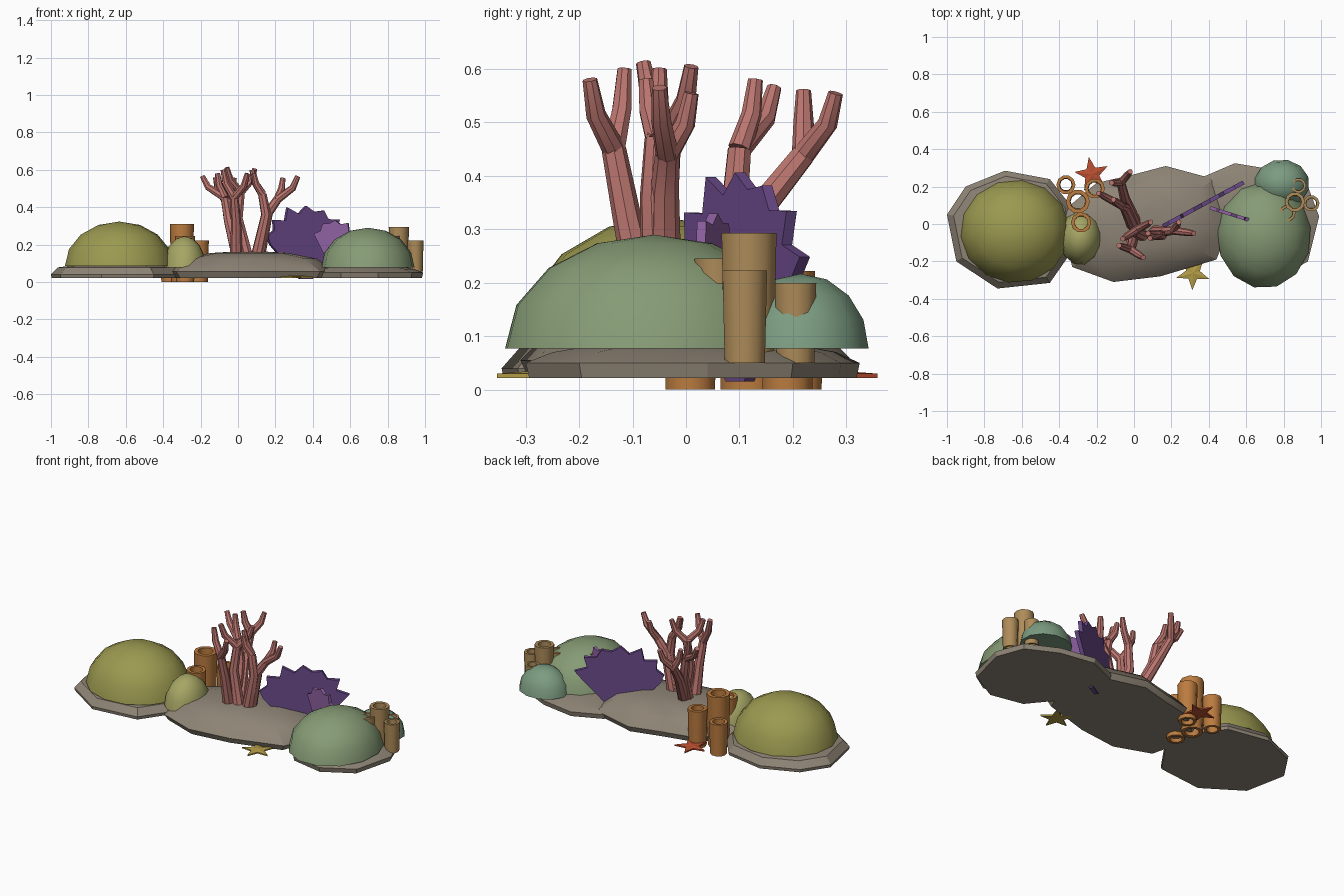
import bpy, bmesh
from math import sin, cos, pi, radians, atan2
from mathutils import Vector

if "Cube" in bpy.data.objects:
    bpy.data.objects.remove(bpy.data.objects["Cube"])


def paint(ob, color):
    mat = bpy.data.materials.new(ob.name + "_colour")
    mat.diffuse_color = (*color, 1)
    mat.use_nodes = True
    mat.node_tree.nodes["Principled BSDF"].inputs["Base Color"].default_value = mat.diffuse_color
    ob.data.materials.append(mat)


def mesh_object(name, verts, faces, color, smooth=None):
    me = bpy.data.meshes.new(name)
    me.from_pydata(verts, [], faces)
    bm = bmesh.new()
    bm.from_mesh(me)
    bmesh.ops.recalc_face_normals(bm, faces=bm.faces)
    bm.to_mesh(me)
    bm.free()
    ob = bpy.data.objects.new(name, me)
    bpy.context.collection.objects.link(ob)
    paint(ob, color)
    if smooth:
        bpy.ops.object.select_all(action='DESELECT')
        ob.select_set(True)
        bpy.context.view_layer.objects.active = ob
        bpy.ops.object.shade_smooth_by_angle(angle=radians(smooth))
    return ob


def bridge(a, b, n):
    return [(a + i, a + (i + 1) % n, b + (i + 1) % n, b + i) for i in range(n)]


def rock(name, outline, rings):
    """Flat-bottomed slab: outline scaled about its centre at each (scale, z)."""
    n = len(outline)
    cx = sum(p[0] for p in outline) / n
    cy = sum(p[1] for p in outline) / n
    verts = [(cx + (x - cx) * s, cy + (y - cy) * s, z) for s, z in rings for x, y in outline]
    faces = [tuple(range(n)), tuple(range(len(verts) - n, len(verts)))]
    for k in range(len(rings) - 1):
        faces += bridge(k * n, (k + 1) * n, n)
    mesh_object(name, verts, faces, (.27, .23, .18), 30)


def dome(name, center, radii, turn, color, n=12, rings=4):
    verts, faces = [], [tuple(range(n))]
    for k in range(rings):
        a = pi / 2 * k / rings
        for i in range(n):
            t = 2 * pi * i / n + turn
            verts.append((center[0] + radii[0] * cos(a) * cos(t),
                          center[1] + radii[1] * cos(a) * sin(t),
                          center[2] + radii[2] * sin(a)))
        if k:
            faces += bridge((k - 1) * n, k * n, n)
    top = len(verts)
    verts.append((center[0], center[1], center[2] + radii[2]))
    faces += [(top - n + i, top - n + (i + 1) % n, top) for i in range(n)]
    mesh_object(name, verts, faces, color, 50)


def tube(name, x, y, z, r, h, color, n=10):
    """Hollow, slightly flared pipe open at both ends."""
    section = [(.92, 0), (1.02, h), (.68, h), (.62, 0)]
    verts = [(x + r * s * cos(2 * pi * i / n), y + r * s * sin(2 * pi * i / n), z + dz)
             for s, dz in section for i in range(n)]
    faces = []
    for k in range(4):
        faces += bridge(k * n, (k + 1) % 4 * n, n)
    mesh_object(name, verts, faces, color, 40)


def slab(name, outline, origin, direction, thick, color):
    """Upright plate: outline is (along, z), thickened across its direction."""
    d = Vector((*direction, 0)).normalized()
    side = Vector((-d.y, d.x, 0)) * thick / 2
    o = Vector(origin)
    n = len(outline)
    verts = [o + d * u + Vector((0, 0, z)) + side * s for s in (-1, 1) for u, z in outline]
    faces = [tuple(range(n)), tuple(range(n, 2 * n))] + bridge(0, n, n)
    ob = mesh_object(name, verts, faces, color)
    return ob


def fan(name, a, b, z, top, foot, spikes, thick, color):
    """Spiky half-disc fan between plan points a and b, on a tapering stem."""
    half = (Vector(b) - Vector(a)).length / 2
    pts = [(-half * .14, foot), (half * .14, foot)]
    for i in range(spikes * 2 + 1):
        t = pi * i / (spikes * 2)
        r = (1.0 if i % 2 else .84) * (1 + .04 * sin(i * 2.3))
        pts.append((half * r * cos(t), z + (top - z) * r * sin(t) + .03 * (1 - sin(t))))
    slab(name, pts, ((a[0] + b[0]) / 2, (a[1] + b[1]) / 2, 0),
         (b[0] - a[0], b[1] - a[1]), thick, color)


def starfish(name, x, y, r, turn, color):
    z0, z1 = .022, .037
    rim = []
    for i in range(10):
        t = turn + pi * i / 5
        s = r if i % 2 == 0 else r * .42
        rim.append((x + s * cos(t), y + s * sin(t)))
    verts = [(*p, z0) for p in rim] + [(*p, z0 + .008) for p in rim] + [(x, y, z1)]
    faces = [tuple(range(10))] + bridge(0, 10, 10)
    faces += [(10 + i, 10 + (i + 1) % 10, 20) for i in range(10)]
    mesh_object(name, verts, faces, color)


def branches(name, paths, color):
    """Tapered round limbs; each path point is (x, y, z, radius)."""
    cu = bpy.data.curves.new(name, 'CURVE')
    cu.dimensions = '3D'
    cu.bevel_depth = 1
    cu.bevel_resolution = 2
    cu.use_fill_caps = True
    for path in paths:
        sp = cu.splines.new('POLY')
        sp.points.add(len(path) - 1)
        for p, (x, y, z, r) in zip(sp.points, path):
            p.co = (x, y, z, 1)
            p.radius = r
    ob = bpy.data.objects.new(name, cu)
    bpy.context.collection.objects.link(ob)
    paint(ob, color)
    bpy.ops.object.select_all(action='DESELECT')
    ob.select_set(True)
    bpy.context.view_layer.objects.active = ob
    bpy.ops.object.convert(target='MESH')
    bpy.ops.object.shade_smooth_by_angle(angle=radians(30))


# Rock bases
rock("left_rock", [(-1, .05), (-.9, .2), (-.69, .285), (-.45, .24), (-.34, .1), (-.3, -.1),
                   (-.45, -.315), (-.73, -.345), (-.95, -.2)],
     [(.99, .022), (1, .04), (.9, .078), (.5, .095)])
rock("middle_rock", [(-.4, .05), (-.2, .22), (-.02, .26), (.17, .31), (.43, .24), (.52, 0),
                     (.44, -.19), (.14, -.28), (-.11, -.31), (-.33, -.23)],
     [(.95, .022), (1, .055), (.78, .125), (.45, .155), (.2, .162)])
rock("right_rock", [(.39, .1), (.365, .25), (.54, .325), (.75, .29), (.93, .2), (.99, .04),
                    (.93, -.2), (.75, -.3), (.55, -.26), (.42, -.1)],
     [(.98, .022), (1, .05), (.85, .07), (.5, .09)])

# Mound corals
dome("big_left_mound", (-.635, -.04, .085), (.292, .275, .238), .1, (.33, .32, .08), 14)
dome("small_left_mound", (-.285, -.075, .078), (.115, .145, .167), .2, (.38, .38, .13))
dome("big_right_mound", (.695, -.06, .077), (.252, .285, .213), .15, (.24, .33, .18), 13)
dome("small_right_mound", (.79, .215, .077), (.148, .13, .14), .3, (.2, .33, .22))

# Tube sponges
for i, (x, y, r, h) in enumerate([(-.3, .12, .063, .31), (-.21, .19, .053, .222),
                                  (-.364, .21, .05, .19), (-.283, .008, .053, .247)]):
    tube(f"orange_tube_{i + 1}", x, y, 0, r, h, (.5, .2, .05))
for i, (x, y, r, h) in enumerate([(.86, .118, .053, .243), (.948, .11, .043, .173),
                                  (.88, .205, .04, .15), (.82, .058, .043, .195)]):
    tube(f"tan_tube_{i + 1}", x, y, .05, r, h, (.42, .26, .1))

# Fan corals
fan("big_fan", (.14, -.02), (.585, .222), .17, .41, .015, 7, .022, (.15, .07, .26))
fan("small_fan", (.405, .087), (.635, .015), .19, .335, .06, 5, .018, (.27, .12, .36))

# Branching coral: trunk with one fork each
limbs = [
    # trunk base, knee, fork, tip one, tip two
    [(-.01, -.07, .13), (-.01, -.11, .32), (-.02, -.135, .45), (.05, -.18, .58), (-.08, -.115, .6)],
    [(.05, -.06, .13), (.0, -.04, .34), (.015, -.03, .48), (.09, .01, .605), (-.06, -.08, .612)],
    [(.11, -.04, .13), (.16, -.04, .37), (.21, -.035, .44), (.32, -.05, .565), (.24, .01, .555)],
    [(.0, -.02, .13), (-.05, .09, .33), (-.07, .1, .45), (-.19, .165, .565), (-.11, .13, .58)],
    [(.01, 0, .13), (-.05, .14, .34), (-.07, .22, .44), (-.02, .28, .555), (-.12, .22, .56)],
    [(.1, -.05, .13), (.15, -.06, .36), (.13, -.055, .47), (.075, -.05, .6), (.085, -.075, .58)],
]
paths = []
for base, knee, fork, t1, t2 in limbs:
    paths.append([(*base, .034), (*knee, .027), (*fork, .023)])
    for t in (t1, t2):
        f, e = Vector(fork), Vector(t)
        mid = f.lerp(e, .5) + Vector(((e.x - f.x) * .25, (e.y - f.y) * .25, 0))
        paths.append([(*fork, .022), (*mid, .019), (*t, .014)])
branches("branching_coral", paths, (.5, .18, .16))

# Starfish
starfish("red_starfish", -.225, .265, .095, radians(100), (.5, .08, .03))
starfish("yellow_starfish", .315, -.262, .092, radians(-20), (.45, .33, .06))
